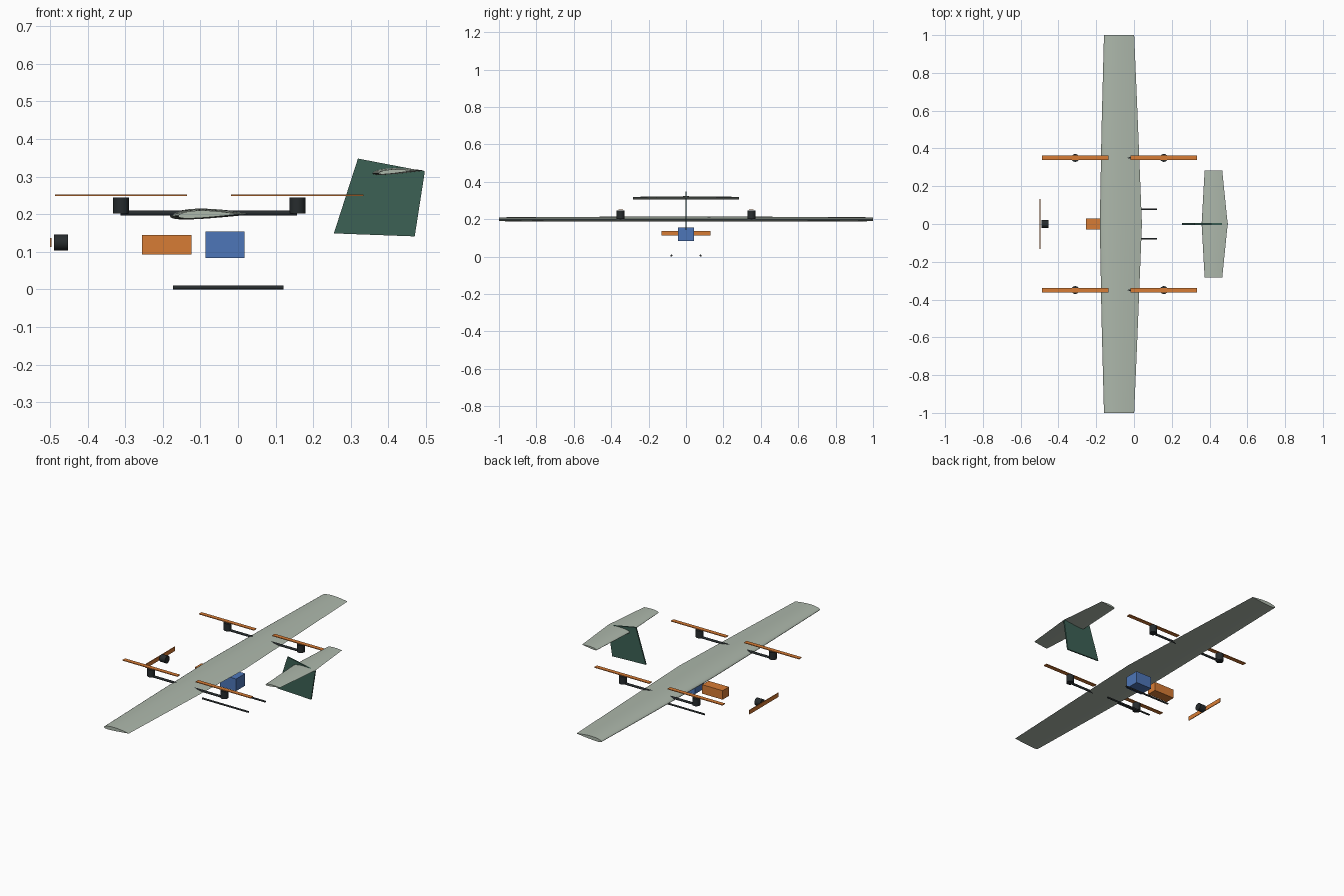
import bpy, bmesh, math
from mathutils import Vector

if "Cube" in bpy.data.objects:
    bpy.data.objects.remove(bpy.data.objects["Cube"])


def material(name, rgb):
    m = bpy.data.materials.new(name)
    m.diffuse_color = (*rgb, 1)
    m.use_nodes = True
    m.node_tree.nodes["Principled BSDF"].inputs["Base Color"].default_value = m.diffuse_color
    return m


SAGE = material("sage", (0.42, 0.48, 0.41))
GREEN = material("dark_green", (0.045, 0.12, 0.09))
DARK = material("charcoal", (0.02, 0.025, 0.027))
ORANGE = material("orange", (0.68, 0.20, 0.035))
BLUE = material("blue", (0.075, 0.18, 0.48))


def finish(bm, name, mat, smooth=False):
    bmesh.ops.recalc_face_normals(bm, faces=bm.faces)
    me = bpy.data.meshes.new(name)
    bm.to_mesh(me)
    bm.free()
    ob = bpy.data.objects.new(name, me)
    bpy.context.collection.objects.link(ob)
    me.materials.append(mat)
    if smooth:
        bpy.ops.object.select_all(action='DESELECT')
        bpy.context.view_layer.objects.active = ob
        ob.select_set(True)
        bpy.ops.object.shade_smooth_by_angle(angle=math.radians(35))
    return ob


def box(name, lo, hi, mat):
    lo, hi = Vector(lo), Vector(hi)
    bm = bmesh.new()
    bmesh.ops.create_cube(bm, size=1)
    for v in bm.verts:
        v.co = Vector(v.co[i] * (hi[i] - lo[i]) + (hi[i] + lo[i]) / 2 for i in range(3))
    return finish(bm, name, mat)


def tube(name, a, b, r, mat, sides=24):
    a, b = Vector(a), Vector(b)
    bm = bmesh.new()
    bmesh.ops.create_cone(bm, cap_ends=True, segments=sides, radius1=r, radius2=r,
                          depth=(b - a).length)
    rot = Vector((0, 0, 1)).rotation_difference(b - a).to_matrix()
    for v in bm.verts:
        v.co = rot @ v.co + (a + b) / 2
    return finish(bm, name, mat, True)


def airfoil(thick, camber, n=16):
    # closed section over a unit chord: upper side back to front, then lower side
    def half(t):
        return 5 * thick * (0.2969 * math.sqrt(t) - 0.126 * t - 0.3516 * t**2
                            + 0.2843 * t**3 - 0.1036 * t**4)

    def mean(t):
        return camber * (0.8 * t - t * t) / 0.16 if t < 0.4 else \
            camber * (0.2 + 0.8 * t - t * t) / 0.36
    ts = [(1 - math.cos(math.pi * i / n)) / 2 for i in range(n + 1)]
    return [(t, mean(t) + half(t)) for t in reversed(ts)] + \
           [(t, mean(t) - half(t)) for t in ts[1:-1]]


def wing(name, stations, z_lead, z_trail, thick, camber, mat):
    # stations: (y, leading x, trailing x)
    prof = airfoil(thick, camber)
    bm = bmesh.new()
    rings = []
    for y, x0, x1 in stations:
        c = x1 - x0
        rings.append([bm.verts.new((x0 + c * t, y, z_lead + (z_trail - z_lead) * t + c * h))
                      for t, h in prof])
    for r, s in zip(rings, rings[1:]):
        for i in range(len(r)):
            j = (i + 1) % len(r)
            bm.faces.new((r[i], r[j], s[j], s[i]))
    bm.faces.new(rings[0])
    bm.faces.new(rings[-1])
    return finish(bm, name, mat, True)


# main wing and tailplane
half_wing = [(0.5, -0.172, 0.022), (1.0, -0.159, 0.001)]
wing("main_wing", [(-y, a, b) for y, a, b in reversed(half_wing)]
     + [(0, -0.181, 0.042)] + half_wing, 0.195, 0.2, 0.125, 0.02, SAGE)
wing("tailplane", [(-0.284, 0.374, 0.467), (0, 0.358, 0.496), (0.284, 0.374, 0.467)],
     0.309, 0.316, 0.12, 0.02, SAGE)

# swept tail fin
bm = bmesh.new()
outline = [(0.255, 0.149), (0.47, 0.141), (0.497, 0.314), (0.319, 0.348)]
face = bm.faces.new([bm.verts.new((x, -0.004, z)) for x, z in outline])
ext = bmesh.ops.extrude_face_region(bm, geom=[face])
for v in ext["geom"]:
    if isinstance(v, bmesh.types.BMVert):
        v.co.y = 0.004
finish(bm, "tail_fin", GREEN)

# booms, lift motors, lift rotors and skids on both sides
for side, s in (("left", -1), ("right", 1)):
    y = 0.35 * s
    tube(f"boom_{side}", (-0.312, y, 0.203), (0.157, y, 0.203), 0.0065, DARK, 16)
    for end, x in (("front", -0.311), ("rear", 0.158)):
        tube(f"lift_motor_{end}_{side}", (x, y, 0.202), (x, y, 0.245), 0.021, DARK)
        box(f"lift_rotor_{end}_{side}", (x - 0.176, y - 0.012, 0.248),
            (x + 0.176, y + 0.012, 0.252), ORANGE)
    tube(f"skid_{side}", (-0.173, 0.078 * s, 0.005), (0.121, 0.078 * s, 0.005), 0.005, DARK, 16)

# nose motor and propeller
tube("nose_motor", (-0.49, 0, 0.125), (-0.452, 0, 0.125), 0.021, DARK)
box("nose_propeller", (-0.5, -0.132, 0.113), (-0.496, 0.132, 0.137), ORANGE)

# battery and payload boxes
box("battery", (-0.255, -0.029, 0.093), (-0.124, 0.029, 0.145), ORANGE)
box("payload_box", (-0.086, -0.042, 0.084), (0.017, 0.042, 0.154), BLUE)
